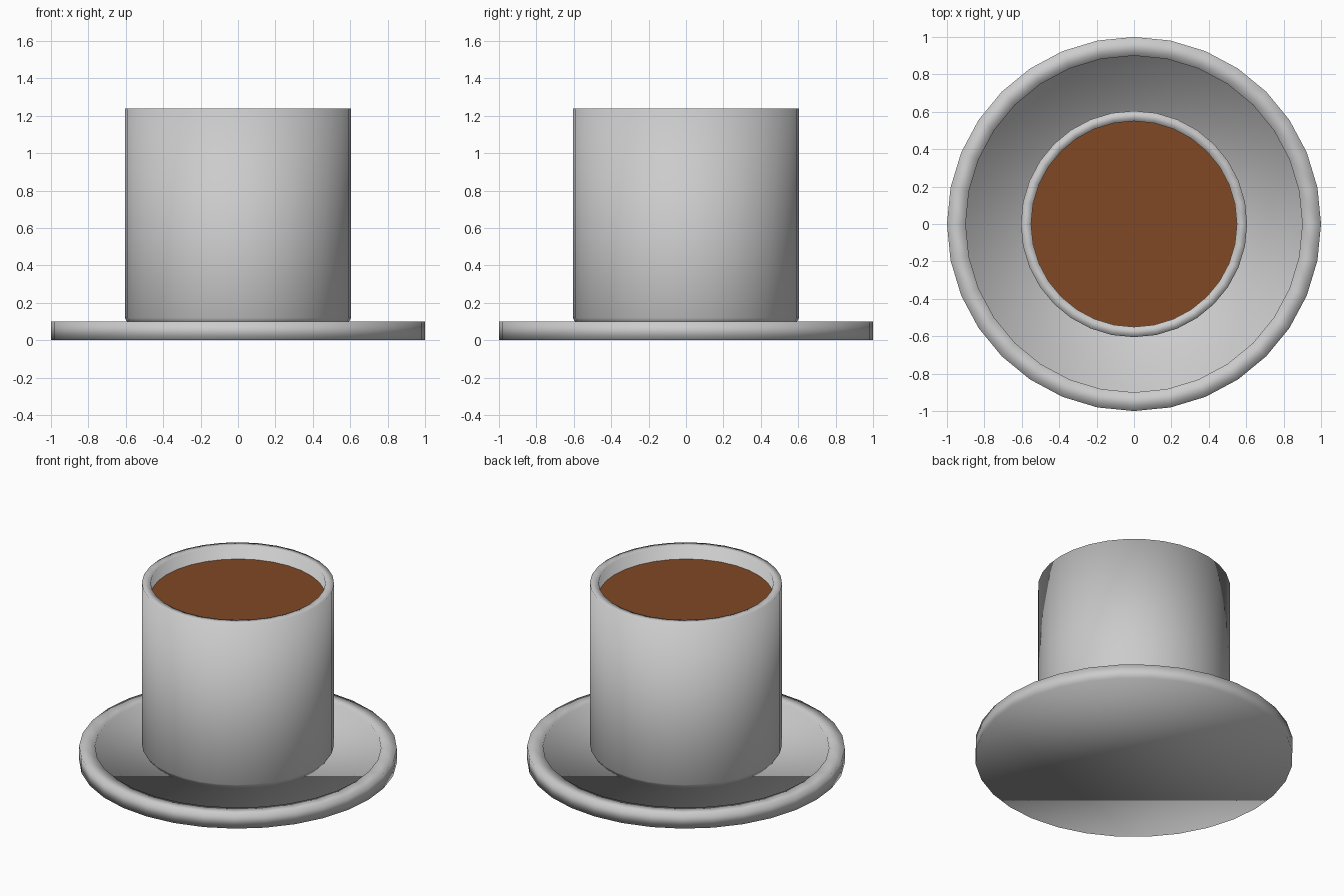
import bpy, bmesh, math

if "Cube" in bpy.data.objects:
    bpy.data.objects.remove(bpy.data.objects["Cube"])

SIDES = 32

def lathe(name, profile):
    """Revolve an (r, z) profile around z; r = 0 is never listed, ends are capped."""
    bm = bmesh.new()
    rings = []
    for r, z in profile:
        rings.append([bm.verts.new((r * math.cos(2 * math.pi * i / SIDES),
                                    r * math.sin(2 * math.pi * i / SIDES), z))
                      for i in range(SIDES)])
    for a, b in zip(rings, rings[1:]):
        for i in range(SIDES):
            j = (i + 1) % SIDES
            bm.faces.new((a[i], a[j], b[j], b[i]))
    bm.faces.new(rings[0][::-1])
    if len(rings) > 1:
        bm.faces.new(rings[-1])
    else:
        bmesh.ops.reverse_faces(bm, faces=bm.faces[:])
    for f in bm.faces:
        f.smooth = True
    mesh = bpy.data.meshes.new(name)
    bm.to_mesh(mesh)
    bm.free()
    obj = bpy.data.objects.new(name, mesh)
    bpy.context.collection.objects.link(obj)
    return obj

# Saucer with a shallow recess inside its rim
lathe("saucer", [(1.0, 0.0), (1.0, 0.1), (0.9, 0.1), (0.9, 0.085)])

# Cup: small foot chamfer, straight wall, flat rim, hollow inside
lathe("cup", [(0.585, 0.085), (0.605, 0.12), (0.605, 1.24),
              (0.55, 1.24), (0.55, 0.15)])

# Drink surface
drink = lathe("coffee", [(0.55, 1.15)])
mat = bpy.data.materials.new("coffee_brown")
mat.diffuse_color = (0.22, 0.065, 0.018, 1)
mat.use_nodes = True
mat.node_tree.nodes["Principled BSDF"].inputs["Base Color"].default_value = mat.diffuse_color
drink.data.materials.append(mat)
